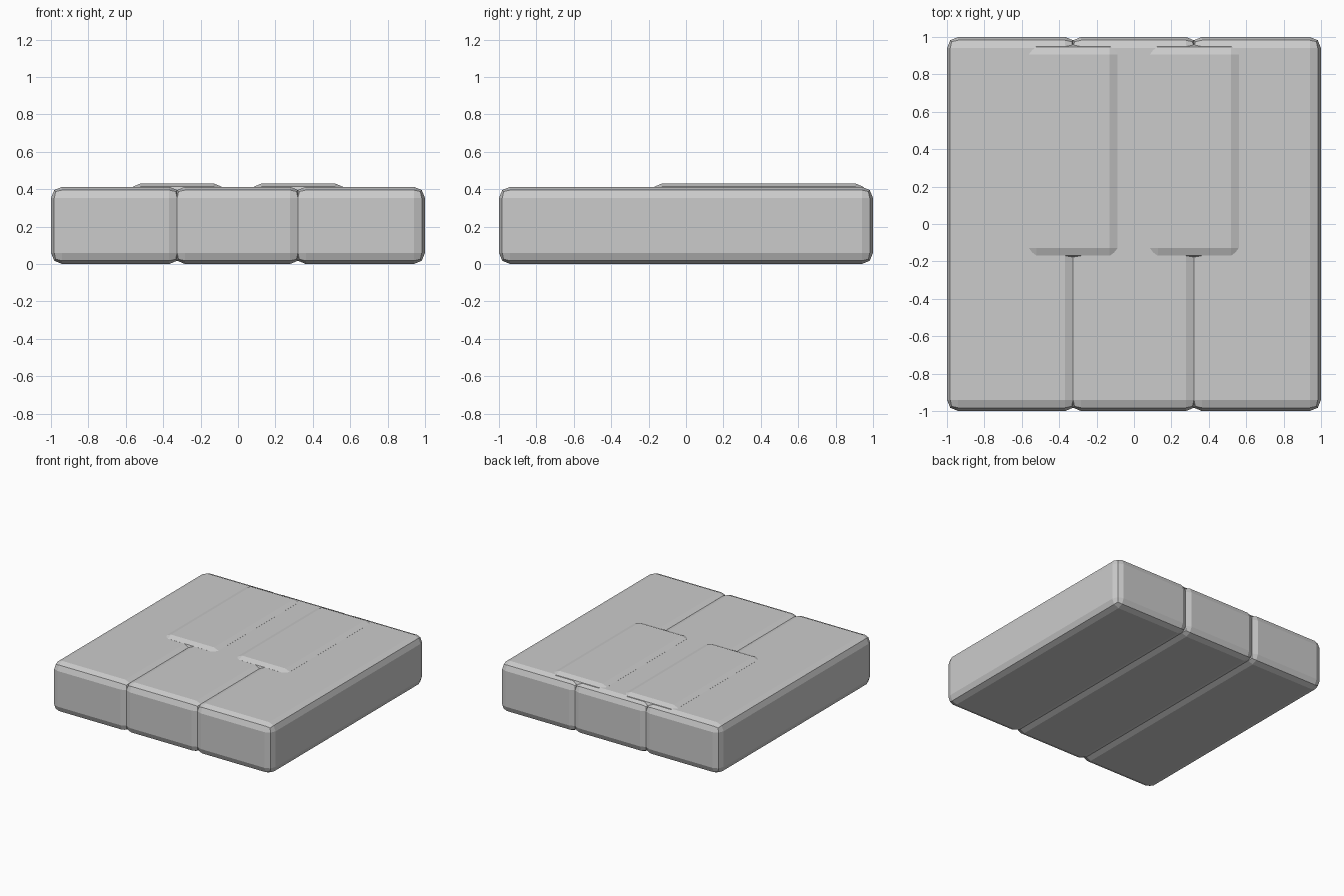
import bpy
import bmesh

if "Cube" in bpy.data.objects:
    bpy.data.objects.remove(bpy.data.objects["Cube"])

BEVEL = 0.06


def rounded_block(name, lo, hi):
    """Box between two corners with two-step rounded edges, flat shaded."""
    bm = bmesh.new()
    bmesh.ops.create_cube(bm, size=1.0)
    for v in bm.verts:
        for i in range(3):
            v.co[i] = lo[i] if v.co[i] < 0 else hi[i]
    bmesh.ops.bevel(bm, geom=bm.edges[:], offset=BEVEL, offset_type='OFFSET',
                    segments=2, profile=0.5, affect='EDGES')
    bmesh.ops.recalc_face_normals(bm, faces=bm.faces[:])
    mesh = bpy.data.meshes.new(name)
    bm.to_mesh(mesh)
    bm.free()
    obj = bpy.data.objects.new(name, mesh)
    bpy.context.collection.objects.link(obj)
    return obj


# Three long slabs, overlapping slightly so shallow grooves form at the seams
for name, x0, x1 in (("left_slab", -1.0, -0.308),
                     ("middle_slab", -0.343, 0.338),
                     ("right_slab", 0.303, 1.0)):
    rounded_block(name, (x0, -1.0, 0.0), (x1, 1.0, 0.413))

# Two sunken plates bridging the seams, standing slightly proud of the top
for name, x0, x1 in (("left_plate", -0.58, -0.07),
                     ("right_plate", 0.067, 0.578)):
    rounded_block(name, (x0, -0.187, 0.29), (x1, 0.965, 0.431))
